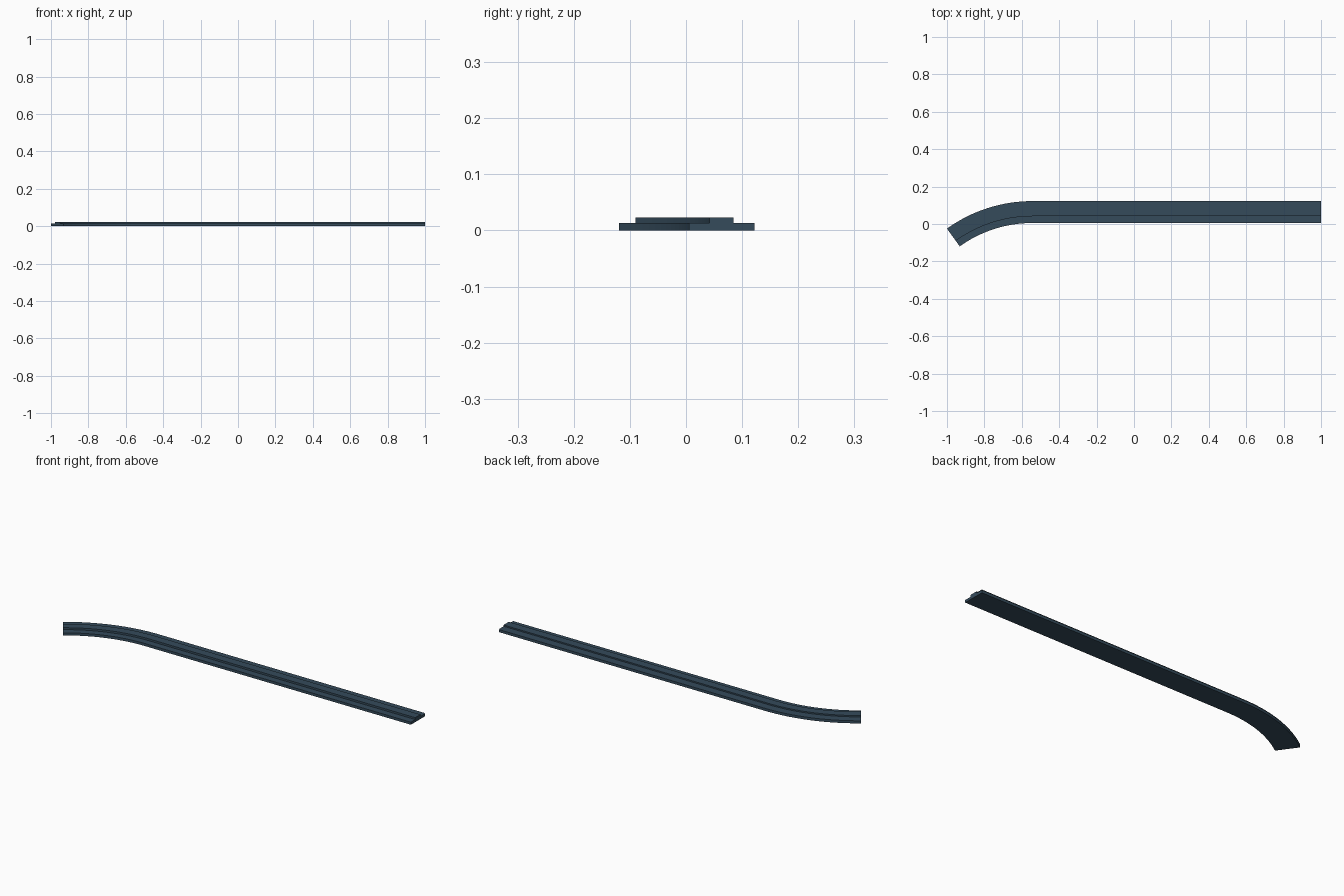
import bpy, bmesh
from math import sin, cos, radians

if "Cube" in bpy.data.objects:
    bpy.data.objects.remove(bpy.data.objects["Cube"])

OUT_R, OUT_Y = 0.786, 0.1225      # outer radius of the bend, outer edge of the straight
BEND = radians(35.6)
CX = -1 + OUT_R * sin(BEND)       # centre of the bend
CY = OUT_Y - OUT_R
SEGS = 16


def material(name, color):
    m = bpy.data.materials.new(name)
    m.diffuse_color = color
    m.use_nodes = True
    m.node_tree.nodes["Principled BSDF"].inputs["Base Color"].default_value = m.diffuse_color
    return m


slate = material("slate_blue", (0.035, 0.07, 0.105, 1))


def stations(offset):
    """Points along the path, offset inward from the outer edge."""
    r = OUT_R - offset
    pts = [(1.0, OUT_Y - offset)]
    for i in range(SEGS + 1):
        a = BEND * i / SEGS
        pts.append((CX - r * sin(a), CY + r * cos(a)))
    return pts


def sweep(name, profile, closed=True):
    """Sweep an (inward offset, z) profile along the straight and the bend."""
    bm = bmesh.new()
    rows = [[bm.verts.new((x, y, z)) for x, y in stations(o)] for o, z in profile]
    n = len(rows)
    for j in range(n if closed else n - 1):
        a, b = rows[j], rows[(j + 1) % n]
        for i in range(SEGS + 1):
            bm.faces.new((a[i], a[i + 1], b[i + 1], b[i]))
    if closed:
        bm.faces.new([r[0] for r in rows])
        bm.faces.new([r[-1] for r in rows])
    bmesh.ops.recalc_face_normals(bm, faces=bm.faces[:])
    if not closed and bm.faces[:][0].normal.z < 0:
        bmesh.ops.reverse_faces(bm, faces=bm.faces[:])
    me = bpy.data.meshes.new(name)
    bm.to_mesh(me)
    bm.free()
    me.materials.append(slate)
    ob = bpy.data.objects.new(name, me)
    bpy.context.collection.objects.link(ob)
    return ob


def box_profile(o0, o1, z0, z1):
    return [(o0, z0), (o1, z0), (o1, z1), (o0, z1)]


# Wide base slab
sweep("base_slab", box_profile(0, 0.117, 0, 0.0135))
# Raised strip down the middle
sweep("middle_strip", box_profile(0.0375, 0.081, 0.0135, 0.0235))
# Thin sheet over the outer ledge
sweep("outer_ledge_sheet", [(0, 0.0165), (0.0375, 0.0165)], closed=False)
